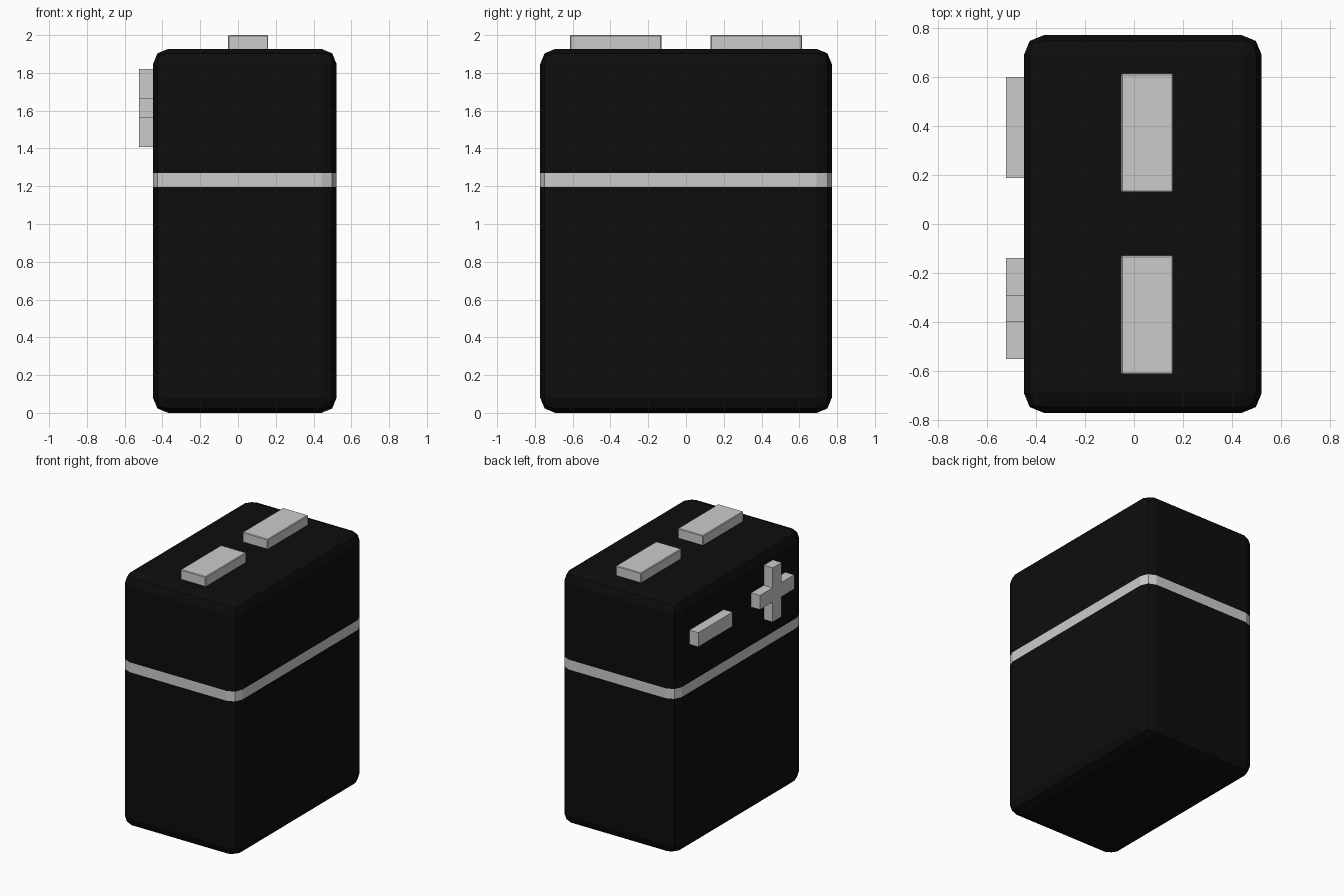
import bpy, bmesh
from mathutils import Vector

if "Cube" in bpy.data.objects:
    bpy.data.objects.remove(bpy.data.objects["Cube"])


def finish(bm, name, mat=None):
    me = bpy.data.meshes.new(name)
    bm.to_mesh(me)
    bm.free()
    ob = bpy.data.objects.new(name, me)
    bpy.context.collection.objects.link(ob)
    if mat:
        me.materials.append(mat)
    return ob


def box(lo, hi, bevel=0, segments=1):
    bm = bmesh.new()
    bmesh.ops.create_cube(bm, size=1)
    lo, hi = Vector(lo), Vector(hi)
    bmesh.ops.scale(bm, vec=hi - lo, verts=bm.verts)
    bmesh.ops.translate(bm, vec=(lo + hi) / 2, verts=bm.verts)
    if bevel:
        bmesh.ops.bevel(bm, geom=bm.edges[:], offset=bevel, segments=segments,
                        profile=0.5, affect='EDGES', clamp_overlap=True)
    return bm


black = bpy.data.materials.new("black")
black.diffuse_color = (0.004, 0.004, 0.004, 1)
black.use_nodes = True
black.node_tree.nodes["Principled BSDF"].inputs["Base Color"].default_value = black.diffuse_color

# Rounded casing, cut at the stripe heights; the flush stripe is its own shell
Z0, Z1 = 1.195, 1.27


def casing(keep_stripe):
    bm = box((-0.45, -0.772, 0), (0.522, 0.772, 1.927), 0.08, 2)
    for z in (Z0, Z1):
        bmesh.ops.bisect_plane(bm, geom=bm.verts[:] + bm.edges[:] + bm.faces[:],
                               plane_co=(0, 0, z), plane_no=(0, 0, 1))
    drop = [f for f in bm.faces
            if (Z0 < f.calc_center_median().z < Z1) != keep_stripe]
    bmesh.ops.delete(bm, geom=drop, context='FACES')
    return bm


finish(casing(False), "casing", black)
finish(casing(True), "stripe")

# Terminals on top
for side, y in (("front", -0.372), ("back", 0.372)):
    finish(box((-0.053, y - 0.243, 1.9), (0.16, y + 0.243, 2.0), 0.005),
           side + "_terminal")

# Minus sign on the left face
X0, X1, ZC, L, W = -0.524, -0.44, 1.614, 0.206, 0.054
finish(box((X0, 0.395 - L, ZC - W), (X1, 0.395 + L, ZC + W)), "minus_sign")

# Plus sign: cross outline built by rotating one arm's corners, then extruded
bm = bmesh.new()
pts = []
for c, s in ((1, 0), (0, 1), (-1, 0), (0, -1)):
    for y, z in ((L, -W), (L, W), (W, W)):
        pts.append((c * y - s * z, s * y + c * z))
face = bm.faces.new([bm.verts.new((X0, -0.346 + y, ZC + z)) for y, z in pts])
ext = bmesh.ops.extrude_face_region(bm, geom=[face], use_keep_orig=True)
bmesh.ops.translate(bm, vec=(X1 - X0, 0, 0),
                    verts=[v for v in ext["geom"] if isinstance(v, bmesh.types.BMVert)])
bmesh.ops.recalc_face_normals(bm, faces=bm.faces)
finish(bm, "plus_sign")
